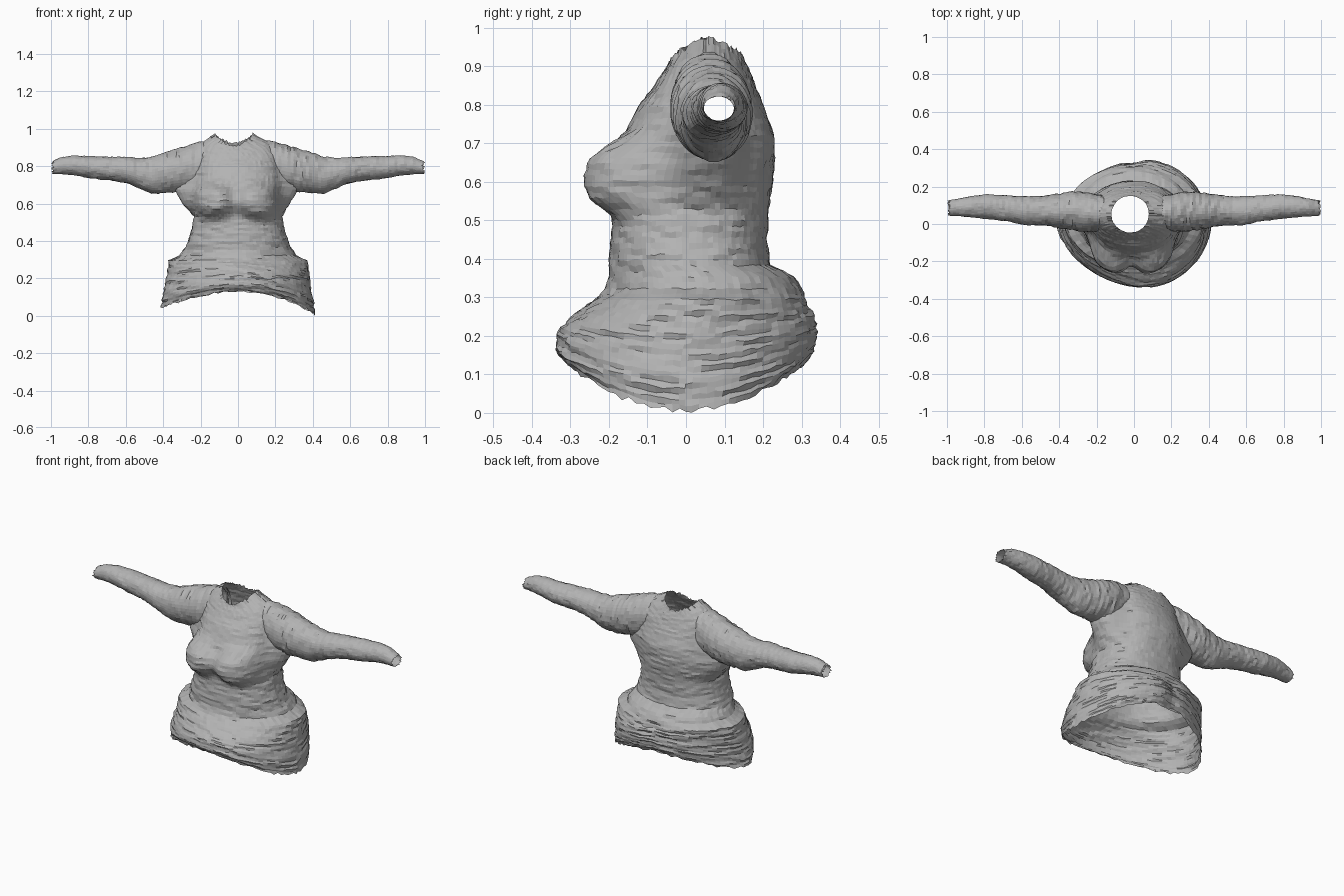
import bpy, bmesh, math, random

if "Cube" in bpy.data.objects:
    bpy.data.objects.remove(bpy.data.objects["Cube"])

random.seed(4)
grey = bpy.data.materials.new("cloth grey")
grey.diffuse_color = (0.45, 0.45, 0.45, 1)
grey.use_nodes = True
grey.node_tree.nodes["Principled BSDF"].inputs["Base Color"].default_value = grey.diffuse_color


def sample(keys, t):
    """Linear interpolation of a key row at its first value."""
    for a, b in zip(keys, keys[1:]):
        if t <= b[0]:
            f = (t - a[0]) / (b[0] - a[0])
            return [p + (q - p) * f for p, q in zip(a, b)]
    return list(keys[-1])


def loft(name, rings, hidden):
    """Open tube through rings of points, leaving out hidden faces."""
    bm = bmesh.new()
    rows = [[bm.verts.new(p) for p in ring] for ring in rings]
    n = len(rows[0])
    for a, b in zip(rows, rows[1:]):
        for i in range(n):
            j = (i + 1) % n
            bm.faces.new((a[i], a[j], b[j], b[i]))
    bmesh.ops.recalc_face_normals(bm, faces=bm.faces)
    gone = [f for f in bm.faces if hidden(f.calc_center_median())]
    bmesh.ops.delete(bm, geom=gone, context='FACES')
    mesh = bpy.data.meshes.new(name)
    bm.to_mesh(mesh)
    bm.free()
    mesh.materials.append(grey)
    ob = bpy.data.objects.new(name, mesh)
    bpy.context.collection.objects.link(ob)


def patches(n, size, amount):
    """Stepped offsets, constant over short runs of a ring."""
    out, shift = [], random.randrange(size)
    vals = [random.uniform(-amount, amount) for _ in range(n // size + 2)]
    for i in range(n):
        out.append(vals[(i + shift) // size])
    return out


def power(v, e):
    return math.copysign(abs(v) ** e, v)


# Body sections: height, centre x, half width, front y, back y, squareness
BODY = [
    (0.00, 0.00, 0.41, -0.31, 0.31, 1.85),
    (0.06, 0.00, 0.405, -0.34, 0.335, 1.85),
    (0.14, 0.00, 0.39, -0.335, 0.345, 1.85),
    (0.22, 0.00, 0.38, -0.29, 0.335, 1.9),
    (0.295, 0.00, 0.37, -0.235, 0.315, 2.0),
    (0.32, 0.00, 0.315, -0.21, 0.30, 2.0),
    (0.36, 0.00, 0.285, -0.20, 0.275, 2.1),
    (0.38, 0.00, 0.275, -0.20, 0.22, 2.2),
    (0.45, 0.00, 0.25, -0.195, 0.21, 2.3),
    (0.53, 0.00, 0.235, -0.19, 0.215, 2.3),
    (0.60, -0.01, 0.245, -0.185, 0.225, 2.2),
    (0.66, -0.01, 0.245, -0.18, 0.23, 2.2),
    (0.72, 0.00, 0.235, -0.165, 0.23, 2.2),
    (0.80, 0.00, 0.23, -0.12, 0.20, 2.2),
    (0.87, 0.00, 0.22, -0.085, 0.18, 2.1),
    (0.92, -0.01, 0.19, -0.065, 0.165, 2.0),
    (0.95, -0.02, 0.14, -0.05, 0.155, 2.0),
    (0.97, -0.02, 0.10, -0.045, 0.15, 2.0),
]

# Sleeve sections: distance out, centre y, centre z, half depth, half height
SLEEVE = [
    (0.15, 0.06, 0.81, 0.09, 0.125),
    (0.20, 0.06, 0.805, 0.098, 0.125),
    (0.26, 0.065, 0.79, 0.105, 0.123),
    (0.33, 0.07, 0.775, 0.103, 0.115),
    (0.40, 0.07, 0.762, 0.092, 0.108),
    (0.46, 0.072, 0.752, 0.082, 0.098),
    (0.52, 0.07, 0.76, 0.077, 0.083),
    (0.58, 0.07, 0.776, 0.078, 0.072),
    (0.65, 0.08, 0.785, 0.07, 0.065),
    (0.78, 0.093, 0.793, 0.066, 0.06),
    (0.88, 0.092, 0.804, 0.055, 0.052),
    (0.94, 0.088, 0.803, 0.046, 0.046),
    (1.00, 0.085, 0.79, 0.04, 0.032),
]


def inside_body(p):
    _, cx, rx, yf, yb, _ = sample(BODY, p.z)
    cy, ry = (yf + yb) / 2, (yb - yf) / 2
    return p.z < 0.95 and ((p.x - cx) / rx) ** 2 + ((p.y - cy) / ry) ** 2 < 0.9


def inside_sleeve(p):
    if abs(p.x) < 0.17:
        return False
    _, cy, cz, ry, rz = sample(SLEEVE, abs(p.x))
    return ((p.y - cy) / ry) ** 2 + ((p.z - cz) / rz) ** 2 < 0.88


def bust(x, z):
    """Two rounded forward swells with a crease below."""
    total = 0
    for cx in (-0.15, 0.12):
        d = ((x - cx) / 0.125) ** 2 + ((z - 0.615) / 0.09) ** 2
        total += math.exp(-d * d)
    return 0.09 * min(total, 1)


def web(y, z):
    """Cloth stretched from the underarm down to the waist."""
    rise = min(max((z - 0.53) / 0.14, 0), 1)
    fall = min(max((0.80 - z) / 0.08, 0), 1)
    return 0.085 * rise * fall * math.exp(-((y - 0.06) / 0.085) ** 4)


# Body
N = 96
ROWS = 66
rings = []
for k in range(ROWS + 1):
    z0 = 0.97 * k / ROWS
    _, cx, rx, yf, yb, sq = sample(BODY, z0)
    cy, ry = (yf + yb) / 2, (yb - yf) / 2
    off = patches(N, 4, 0.004)
    ring = []
    for i in range(N):
        a = 2 * math.pi * i / N
        c, s = math.cos(a), math.sin(a)
        r = 1 + off[i] / 0.3
        x = cx + rx * power(c, 2 / sq) * r
        y = cy + ry * power(s, 2 / sq) * r
        z = z0
        # hem arches up at front and back, neckline dips there
        if z0 < 0.3:
            hem = (0.025 - 0.02 * c) + 0.105 * s * s
            z = hem + z0 * (0.3 - hem) / 0.3
            x += 0.05 * s * s * min(1, (0.3 - z0) / 0.1)
        elif z0 > 0.8:
            rim = 0.97 - (0.06 if s < 0 else 0.045) * s * s
            z = 0.8 + (z0 - 0.8) * (rim - 0.8) / 0.17
        if abs(c) > 0.5:
            x += math.copysign(web(y, z), c)
        if s < 0:
            y -= bust(x, z) * min(1, -s * 1.6)
        elif z0 < 0.3:
            y -= 0.015 * math.exp(-(x / 0.05) ** 2) * s   # centre back fold
        z += random.uniform(-0.003, 0.003)
        if k in (0, ROWS):
            z += random.uniform(-0.006, 0.006)           # ragged edges
        ring.append((x, y, max(z, 0)))
    rings.append(ring)
loft("shirt_body", rings, inside_sleeve)

# Sleeves
M = 40
for side, name in ((-1, "left_sleeve"), (1, "right_sleeve")):
    rings = []
    for k in range(53):
        d = 0.15 + 0.85 * k / 52
        _, cy, cz, ry, rz = sample(SLEEVE, d)
        off = patches(M, 3, 0.003)
        ring = []
        for i in range(M):
            a = 2 * math.pi * i / M
            r = 1 + off[i] / 0.08
            x = d + random.uniform(-0.002, 0.002)
            if k == 52:
                x = d - random.uniform(0, 0.015)         # ragged cuff
            ring.append((side * x, cy + ry * r * math.cos(a),
                         cz + rz * r * math.sin(a)))
        rings.append(ring)
    loft(name, rings, inside_body)
